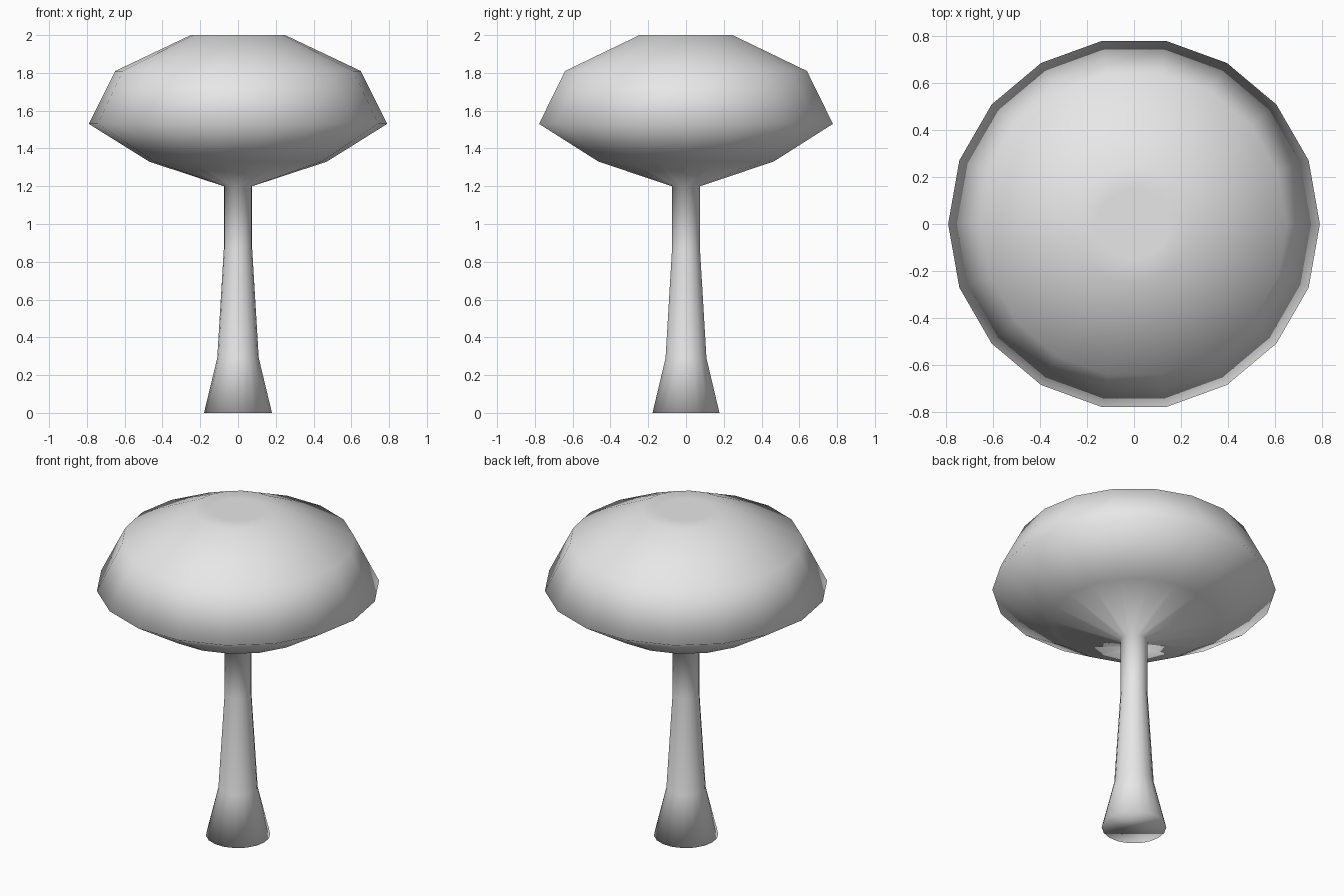
import bpy
import bmesh
from math import cos, sin, tau

# Remove the default cube only
cube = bpy.data.objects.get("Cube")
if cube:
    bpy.data.objects.remove(cube, do_unlink=True)

SIDES = 18

# (radius, height) from the foot of the stem to the top of the crown
STEM = [(0.18, 0.0), (0.11, 0.29), (0.075, 0.87), (0.075, 1.2)]
CROWN = [(0.47, 1.33), (0.79, 1.53), (0.65, 1.81), (0.25, 2.0), (0.15, 2.0)]


def make_material(name, color):
    mat = bpy.data.materials.new(name)
    mat.use_nodes = True
    mat.diffuse_color = color
    mat.node_tree.nodes["Principled BSDF"].inputs["Base Color"].default_value = color
    return mat


def lathe(name, profile, material):
    """Spin a profile around z into one closed, smooth skin."""
    bm = bmesh.new()
    rings = []
    for radius, z in profile:
        rings.append([bm.verts.new((radius * cos(tau * i / SIDES),
                                    radius * sin(tau * i / SIDES), z))
                      for i in range(SIDES)])
    for low, high in zip(rings, rings[1:]):
        for i in range(SIDES):
            j = (i + 1) % SIDES
            bm.faces.new((low[i], low[j], high[j], high[i]))
    bm.faces.new(rings[0][::-1])
    bm.faces.new(rings[-1])
    for face in bm.faces:
        face.smooth = True
    mesh = bpy.data.meshes.new(name)
    bm.to_mesh(mesh)
    bm.free()
    mesh.materials.append(material)
    obj = bpy.data.objects.new(name, mesh)
    bpy.context.collection.objects.link(obj)
    return obj


# Stem and crown share one continuous skin, so shading flows across the joint
lathe("tree_stem_and_crown", STEM + CROWN,
      make_material("plain_grey", (0.8, 0.8, 0.8, 1.0)))
